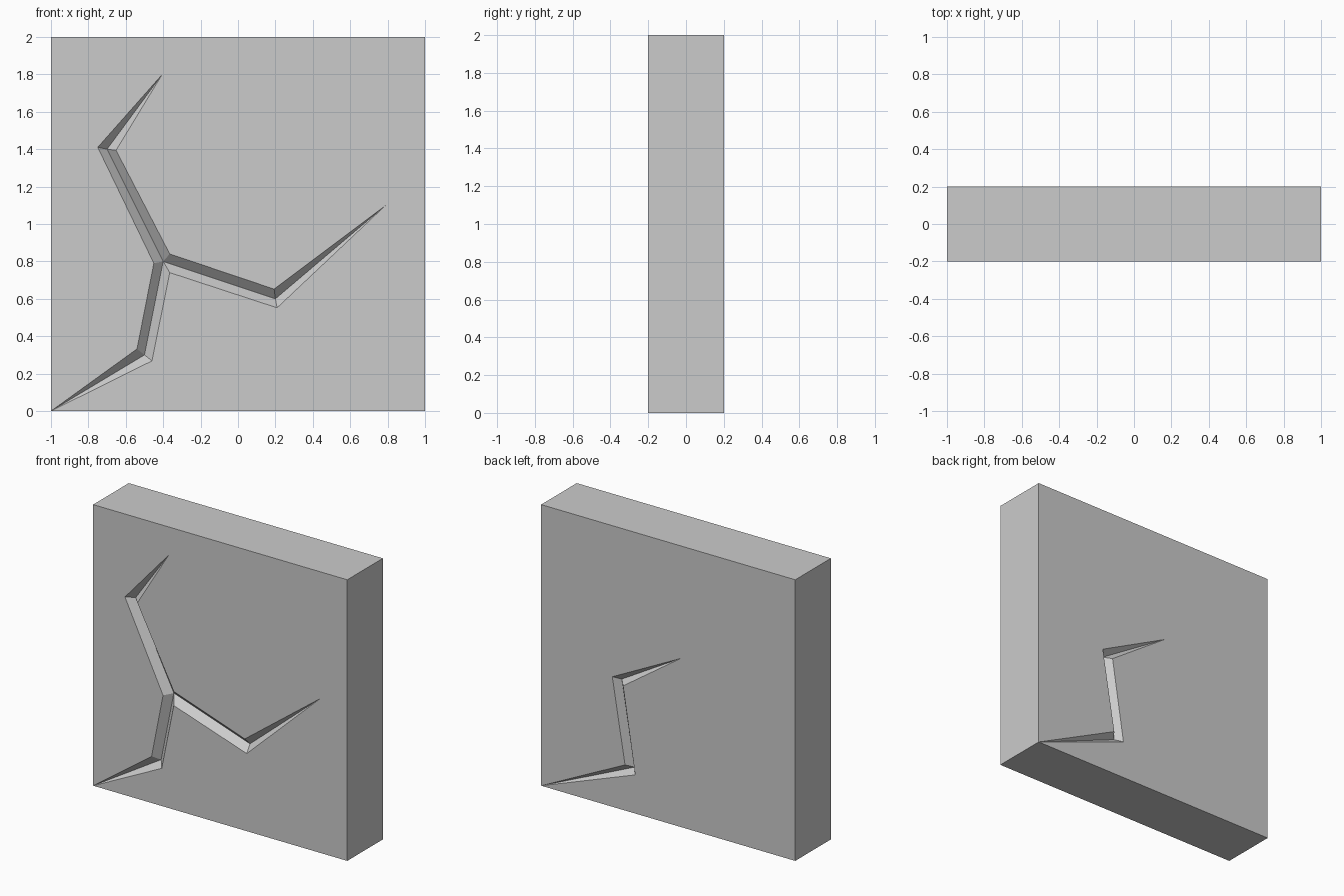
import bpy, bmesh

if "Cube" in bpy.data.objects:
    bpy.data.objects.remove(bpy.data.objects["Cube"])

HALF_DEPTH = 0.2   # half the wall thickness
GROOVE = 0.05      # depth of the cracks

bm = bmesh.new()


def face(points, y):
    """Face from (x, z) points; valley points carry a third value, the groove depth."""
    verts = []
    for p in points:
        inset = p[2] if len(p) > 2 else 0.0
        verts.append(bm.verts.new((p[0], y - inset * (1 if y > 0 else -1), p[1])))
    bm.faces.new(verts)


def valley(x, z):
    return (x, z, GROOVE)


def groove(left, middle, right, y):
    """V-shaped crack: two strips meeting at the valley line."""
    for side in (left, right):
        for i in range(len(middle) - 1):
            quad = [side[i], side[i + 1], middle[i + 1], middle[i]]
            face(list(dict.fromkeys(quad)), y)   # tips collapse to triangles


BL, BR, TR, TL = (-1, 0), (1, 0), (1, 2), (-1, 2)

# Front: a stem from the lower corner that forks into two branches
f = -HALF_DEPTH
tip_a, tip_b = (-0.405, 1.8), (0.79, 1.1)
fork = valley(-0.4, 0.8)
fork_l, fork_t, fork_b = (-0.45, 0.79), (-0.365, 0.84), (-0.365, 0.74)
stem_l, stem_r = (-0.54, 0.332), (-0.46, 0.268)
up_l, up_r = (-0.75, 1.41), (-0.652, 1.394)
out_t, out_b = (0.193, 0.652), (0.209, 0.552)

groove([BL, stem_l, fork_l], [BL, valley(-0.5, 0.3), fork], [BL, stem_r, fork_b], f)
groove([fork_l, up_l, tip_a], [fork, valley(-0.7, 1.4), tip_a], [fork_t, up_r, tip_a], f)
groove([fork_t, out_t, tip_b], [fork, valley(0.2, 0.6), tip_b], [fork_b, out_b, tip_b], f)

# Flat front around the cracks
face([BL, stem_l, fork_l, up_l, tip_a, TL], f)
face([tip_a, up_r, fork_t, out_t, tip_b, TR, TL], f)
face([tip_b, out_b, fork_b, stem_r, BL, BR, TR], f)

# Back: a single zigzag crack from the other lower corner
b = HALF_DEPTH
tip = (-0.1, 1.2)
outer = [BR, (0.34, 0.325), (0.44, 0.925), tip]
inner = [BR, (0.26, 0.275), (0.355, 0.883), tip]
groove(outer, [BR, valley(0.3, 0.3), valley(0.4, 0.9), tip], inner, b)
face(outer + [TR], b)
face(inner[::-1] + [BL, TL, TR], b)

# Four plain edges of the slab
corners = [BL, BR, TR, TL]
for p, q in zip(corners, corners[1:] + corners[:1]):
    bm.faces.new([bm.verts.new((c[0], y, c[1])) for c, y in ((p, f), (q, f), (q, b), (p, b))])

bmesh.ops.remove_doubles(bm, verts=bm.verts, dist=1e-4)
bmesh.ops.recalc_face_normals(bm, faces=bm.faces)

mesh = bpy.data.meshes.new("cracked_wall")
bm.to_mesh(mesh)
bm.free()
bpy.context.collection.objects.link(bpy.data.objects.new("cracked_wall", mesh))
